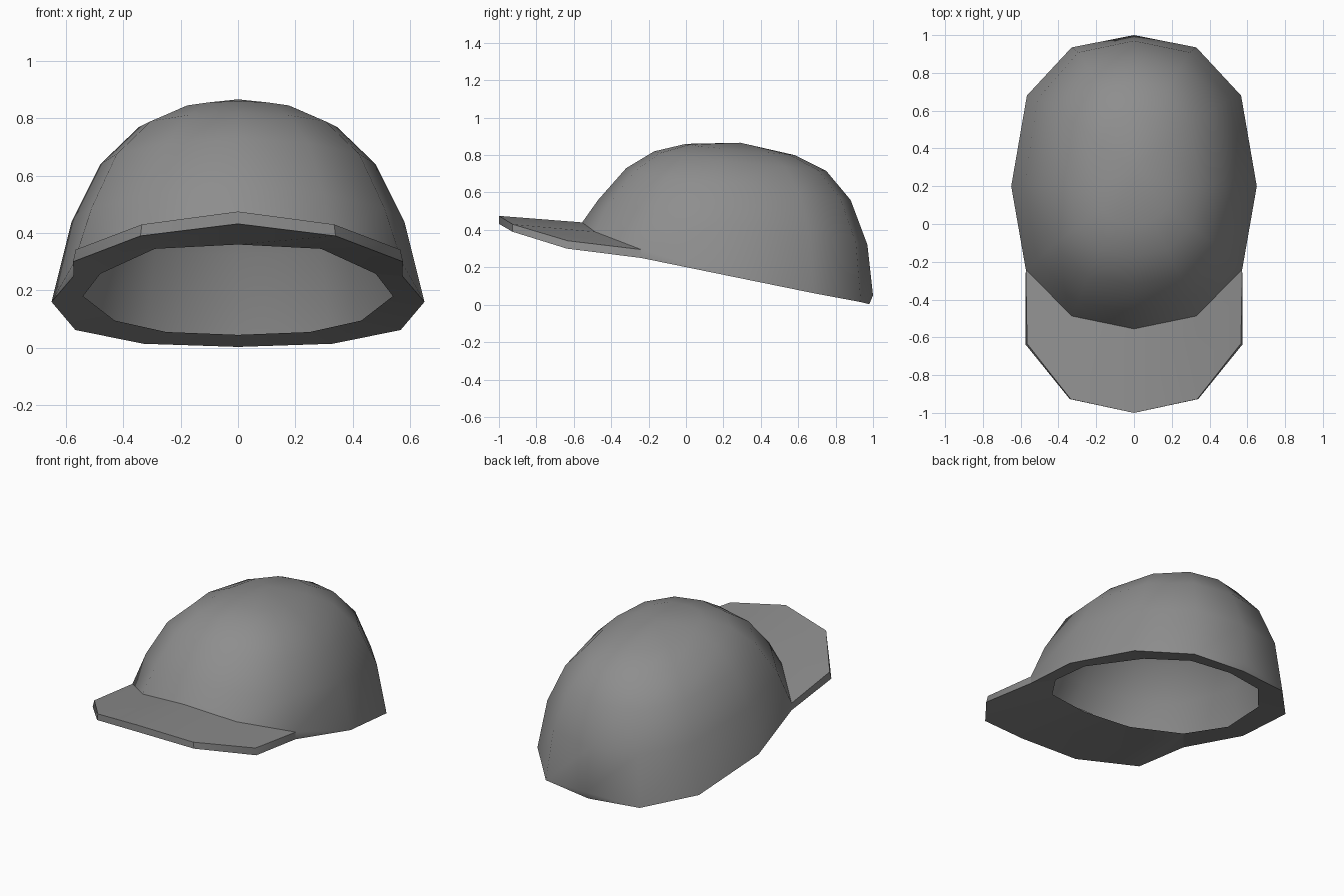
import bpy, bmesh, math
from mathutils import Vector as V

if "Cube" in bpy.data.objects:
    bpy.data.objects.remove(bpy.data.objects["Cube"])

cloth = bpy.data.materials.new("grey_cloth")
cloth.diffuse_color = (0.27, 0.27, 0.27, 1)
cloth.use_nodes = True
cloth.node_tree.nodes["Principled BSDF"].inputs["Base Color"].default_value = cloth.diffuse_color

# Half outline of a ring, front to back: (share of width, share of length, share of rise)
ARC = [(0, -1, 1), (.51, -.915, .82), (.88, -.585, .4), (1, 0, 0),
       (.88, .6, .6), (.51, .92, .92), (0, 1, 1)]


def ring(front, side, back, cy=.2):
    """Tilted half ring from its (y, z) front, (x, z) side and (y, z) back."""
    pts = []
    for u, v, w in ARC:
        end = front if v < 0 else back
        pts.append(V((side[0] * u, cy + (end[0] - cy) * abs(v),
                      side[1] + (end[1] - side[1]) * w)))
    return pts


def build(name, faces):
    """Mirror a half surface given as lists of points and make a smooth object."""
    bm = bmesh.new()
    for pts in faces:
        for s in (1, -1):
            loop = [V((p[0] * s, p[1], p[2])) for p in pts]
            bm.faces.new([bm.verts.new(p) for p in (loop if s > 0 else loop[::-1])])
    bmesh.ops.remove_doubles(bm, verts=bm.verts, dist=.0005)
    bmesh.ops.dissolve_degenerate(bm, edges=bm.edges, dist=.0005)
    mesh = bpy.data.meshes.new(name)
    bm.to_mesh(mesh)
    bm.free()
    mesh.materials.append(cloth)
    ob = bpy.data.objects.new(name, mesh)
    bpy.context.collection.objects.link(ob)
    bpy.context.view_layer.objects.active = ob
    ob.select_set(True)
    bpy.ops.object.shade_smooth_by_angle(angle=math.radians(40))
    ob.select_set(False)


def strip(a, b, start=0):
    """Faces between two half rings, a below b as seen from outside."""
    faces = []
    for i in range(start, len(a) - 1):
        loop = []
        for p in (a[i], a[i + 1], b[i + 1], b[i]):
            if all((p - q).length > .001 for q in loop):
                loop.append(p)
        if len(loop) > 2:
            faces.append(loop)
    return faces


def dome(rings, apex):
    faces = []
    for a, b in zip(rings, rings[1:]):
        faces += strip(a, b)
    return faces + [[p, q, apex] for p, q in zip(rings[-1], rings[-1][1:])]


# Rim: seam with the brim at the front, lower edge at the back, hem opening
rim = [V(p) for p in ((0, -.555, .44), (.33, -.487, .39), (.573, -.24, .295),
                      (.65, .2, .16), (.567, .68, .062), (.33, .935, .014), (0, 1, .05))]
low = rim[:2] + [V((.573, -.24, .25))] + rim[3:6] + [V((0, .98, .003))]
opening = [V(p) for p in ((0, -.44, .36), (.29, -.385, .345), (.48, -.13, .258),
                          (.54, .2, .18), (.43, .6, .095), (.25, .81, .055), (0, .86, .045))]

# Crown: outer shell
outer = [rim,
         ring((-.47, .56), (.58, .44), (.97, .32)),
         ring((-.32, .73), (.48, .64), (.88, .56)),
         ring((-.17, .82), (.345, .77), (.75, .715)),
         ring((0, .86), (.2, .835), (.58, .80))]
apex = V((0, .29, .866))
crown = dome(outer, apex)
crown += [[low[2], low[3], rim[2]]] + strip(low, rim, 3)
build("crown", crown)

# Lining: thin cloth just inside the shell, facing inwards
centre = V((0, .2, .45))


def inset(p):
    return centre + (p - centre) * .98


lining = [[inset(p) for p in r] for r in [low] + outer[1:]]
build("lining", [f[::-1] for f in dome(lining, inset(apex))])

# Hem: flat band folded inwards under the crown
build("hem", strip(opening, low, 2))

# Brim: edge, top and underside
top = [V(p) for p in ((0, -1, .475), (.335, -.927, .43), (.566, -.633, .342), rim[2])]
under = [V(p) for p in ((0, -1, .432), (.34, -.927, .39), (.575, -.637, .30), low[2])]
brim = strip(under, top)
brim += strip(top[:3], rim[:3])
brim += strip(opening[:3], under[:3])
brim += [[opening[2], under[3], under[2]]]
build("brim", brim)
